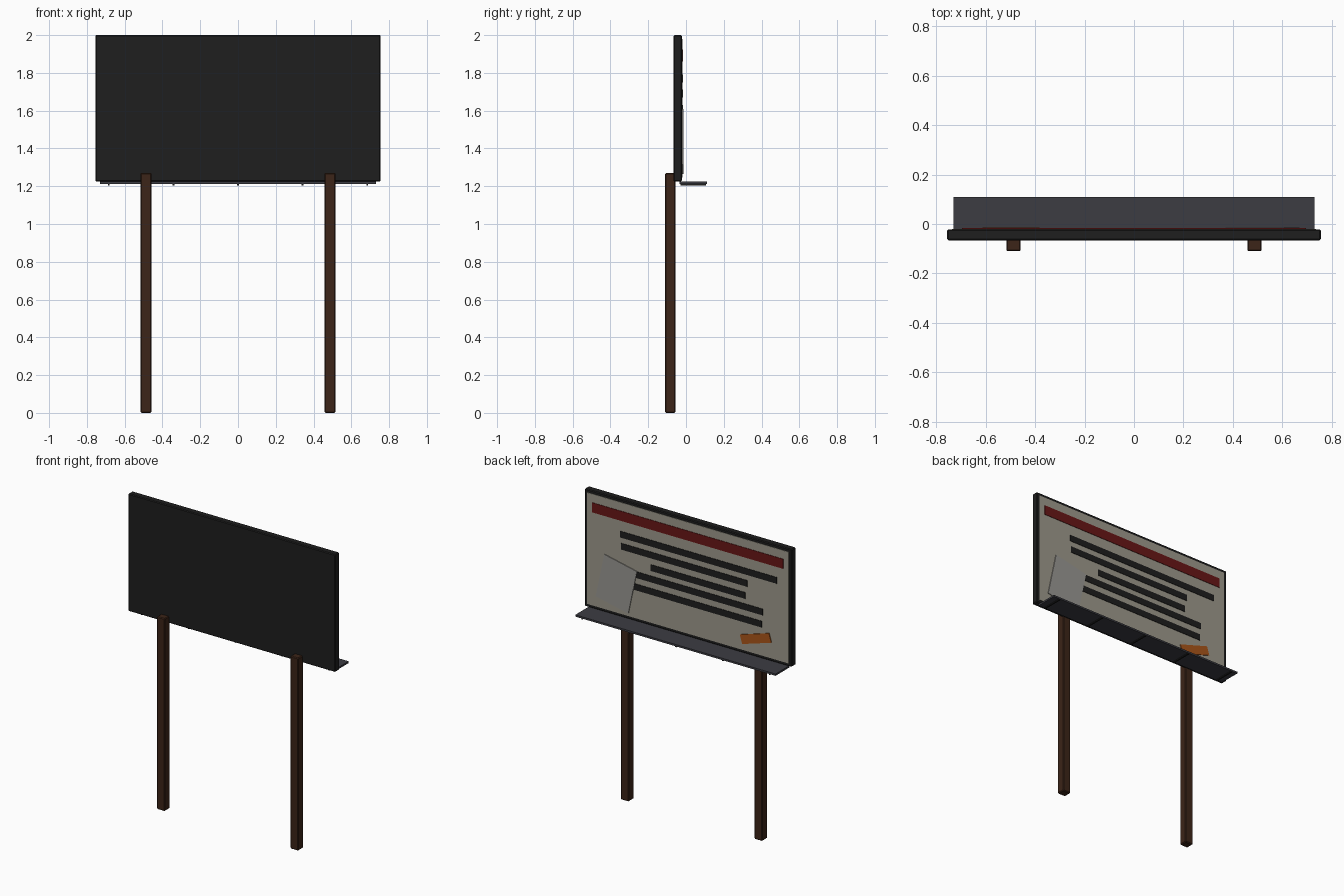
import bpy
from math import radians

if "Cube" in bpy.data.objects:
    bpy.data.objects.remove(bpy.data.objects["Cube"])


def material(name, rgb):
    m = bpy.data.materials.new(name)
    m.diffuse_color = (*rgb, 1)
    m.use_nodes = True
    m.node_tree.nodes["Principled BSDF"].inputs["Base Color"].default_value = m.diffuse_color
    return m


BLACK = material("black", (0.013, 0.013, 0.013))
SHELF = material("dark_grey", (0.045, 0.045, 0.055))
WOOD = material("dark_wood", (0.045, 0.018, 0.009))
CREAM = material("cream", (0.34, 0.32, 0.26))
PAPER = material("paper", (0.32, 0.31, 0.29))
RED = material("red", (0.14, 0.008, 0.008))
ORANGE = material("orange", (0.4, 0.09, 0.01))


def box(name, x, y, z, mat, bevel=0.0, tilt=0.0):
    """Box from (min, max) ranges, optionally chamfered and tilted about y."""
    ranges = (x, y, z)
    bpy.ops.mesh.primitive_cube_add(size=1, location=[(a + b) / 2 for a, b in ranges])
    ob = bpy.context.object
    ob.name = name
    ob.scale = [b - a for a, b in ranges]
    bpy.ops.object.transform_apply(location=False, rotation=False, scale=True)
    ob.rotation_euler.y = radians(tilt)
    ob.data.materials.append(mat)
    if bevel:
        mod = ob.modifiers.new("chamfer", "BEVEL")
        mod.width = bevel
        mod.segments = 1
    return ob


# Two posts
for side, cx in (("left", -0.487), ("right", 0.487)):
    box(f"{side}_post", (cx - 0.029, cx + 0.029), (-0.11, -0.056), (0, 1.27), WOOD, 0.005)

# Board and the cream sheet on its back face
box("board", (-0.755, 0.755), (-0.066, -0.022), (1.225, 2.0), BLACK, 0.005)
box("cream_sheet", (-0.735, 0.735), (-0.03, -0.0195), (1.245, 1.98), CREAM)

# Header band and text bars
box("header_band", (-0.696, 0.696), (-0.022, -0.0165), (1.86, 1.924), RED)
bars = [(-0.65, 0.492, 1.77), (-0.435, 0.487, 1.692), (-0.42, 0.271, 1.609),
        (-0.547, 0.487, 1.534), (-0.54, 0.487, 1.452)]
for i, (x0, x1, z) in enumerate(bars):
    box(f"text_bar_{i + 1}", (x0, x1), (-0.022, -0.0165), (z - 0.021, z + 0.021), BLACK)

# Tilted notice and ticket
box("notice", (0.398, 0.641), (-0.022, -0.0145), (1.286, 1.586), PAPER, tilt=-12)
box("ticket", (-0.608, -0.386), (-0.022, -0.0145), (1.317, 1.377), ORANGE, tilt=17)

# Shelf with ribs underneath
box("shelf", (-0.73, 0.73), (-0.035, 0.11), (1.212, 1.224), SHELF)
for i in range(5):
    cx = (i - 2) * 0.342
    box(f"shelf_rib_{i + 1}", (cx - 0.005, cx + 0.005), (-0.03, 0.107), (1.205, 1.214), BLACK)
